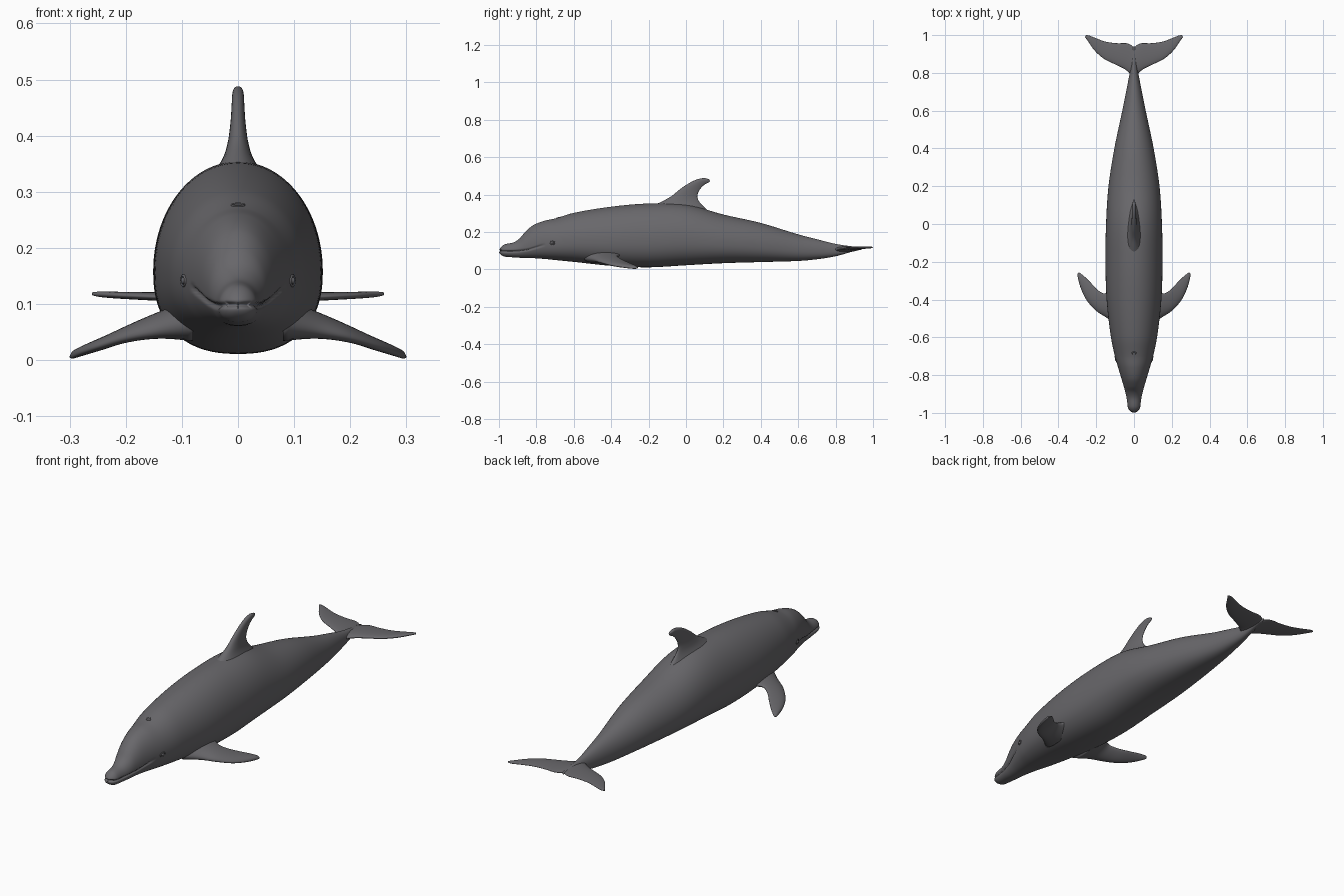
import bpy, bmesh, math
from mathutils import Vector

if "Cube" in bpy.data.objects:
    bpy.data.objects.remove(bpy.data.objects["Cube"])

grey = bpy.data.materials.new("slate grey skin")
grey.diffuse_color = (0.14, 0.137, 0.147, 1)
grey.use_nodes = True
grey.node_tree.nodes["Principled BSDF"].inputs["Base Color"].default_value = grey.diffuse_color


def finish(name, bm):
    """Turn a bmesh into a smooth grey object."""
    bmesh.ops.recalc_face_normals(bm, faces=bm.faces)
    me = bpy.data.meshes.new(name)
    bm.to_mesh(me)
    bm.free()
    me.materials.append(grey)
    for p in me.polygons:
        p.use_smooth = True
    ob = bpy.data.objects.new(name, me)
    bpy.context.collection.objects.link(ob)
    return ob


def loft(name, rings):
    """Skin a list of closed rings and cap both ends."""
    bm = bmesh.new()
    vs = [[bm.verts.new(p) for p in r] for r in rings]
    n = len(vs[0])
    for a, b in zip(vs, vs[1:]):
        for i in range(n):
            bm.faces.new((a[i], a[(i + 1) % n], b[(i + 1) % n], b[i]))
    bm.faces.new(vs[0])
    bm.faces.new(vs[-1])
    return finish(name, bm)


def spline(table, x):
    """Smooth interpolation of rows (x, values...) at x."""
    k = 0
    while k < len(table) - 2 and x > table[k + 1][0]:
        k += 1
    p = [table[min(max(j, 0), len(table) - 1)] for j in range(k - 1, k + 3)]
    h = p[2][0] - p[1][0]
    t = min(max((x - p[1][0]) / h, 0), 1)
    out = []
    for c in range(1, len(table[0])):
        m1 = (p[2][c] - p[0][c]) / (p[2][0] - p[0][0]) * h
        m2 = (p[3][c] - p[1][c]) / (p[3][0] - p[1][0]) * h
        out.append((2*t**3 - 3*t*t + 1) * p[1][c] + (t**3 - 2*t*t + t) * m1
                   + (3*t*t - 2*t**3) * p[2][c] + (t**3 - t*t) * m2)
    return out


# Body profile: y, top z, bottom z, half width
BODY = [
    (-1.0, .125, .072, .030), (-.96, .136, .067, .035), (-.92, .145, .064, .040),
    (-.89, .165, .062, .046), (-.86, .200, .061, .054), (-.82, .234, .060, .066),
    (-.76, .259, .056, .084), (-.70, .272, .050, .101), (-.60, .302, .040, .122),
    (-.40, .335, .019, .145), (-.20, .352, .011, .151), (0, .347, .022, .148),
    (.20, .293, .033, .135), (.40, .248, .039, .104), (.60, .187, .045, .062),
    (.70, .161, .054, .042), (.80, .136, .070, .023), (.88, .124, .092, .013),
    (.94, .117, .106, .005)]
MOUTH = [(-1.0, .099), (-.93, .097), (-.85, .104), (-.80, .118), (-.76, .130)]


def section(y):
    top, bot, w = spline(BODY, y)
    zc = bot + (top - bot) * .43
    s = min(1, max(0.003, (y + 1) / .035))
    r = math.sqrt(1 - (1 - s) ** 2)       # rounded beak tip
    return zc, (top - zc) * r, (zc - bot) * r, w * r


def skin_point(y, a):
    """Body surface point; a is the angle from +x towards +z."""
    zc, up, down, w = section(y)
    c, s = math.cos(a), math.sin(a)
    e = 1.0 if s > 0 else .85              # fuller belly than back
    x = w * math.copysign(abs(c) ** e, c)
    z = zc + (up if s > 0 else down) * math.copysign(abs(s) ** e, s)
    if y < -.75:                           # mouth groove
        d = z - spline(MOUTH, y)[0]
        fade = min(1, (-.75 - y) / .03)
        g = math.exp(-(d / .0045) ** 2) * fade
        x -= .007 * g * c
        if y < -.985:
            y += .006 * g
    return Vector((x, y, z))


N = 128
ys = [-1 + .06 * (i / 24) ** 2 for i in range(24)]
ys += [-.94 + .24 * i / 50 for i in range(50)]
ys += [-.70 + 1.64 * i / 80 for i in range(81)]
loft("body", [[skin_point(y, 2 * math.pi * i / N) for i in range(N)] for y in ys])


def fin(name, rows, normal, mirror=False):
    """Loft foil sections; each row is leading point, trailing point, half thickness."""
    table = [(i, *lead, *trail, t) for i, (lead, trail, t) in enumerate(rows)]
    normal = Vector(normal)
    rings = []
    steps = (len(rows) - 1) * 6
    for k in range(steps + 1):
        v = spline(table, k / 6)
        lead, trail, t = Vector(v[:3]), Vector(v[3:6]), v[6]
        ring = []
        for i in range(32):
            a = 2 * math.pi * i / 32
            c = math.cos(a)
            ring.append((lead + trail) / 2 + (lead - trail) / 2 * c
                        + normal * t * math.sin(a) * (1 + .3 * c))
        rings.append(ring)
    if not mirror:
        return loft(name, rings)
    for side, sx in (("right", 1), ("left", -1)):
        loft(side + "_" + name, [[(p.x * sx, p.y, p.z) for p in r] for r in rings])


# Dorsal fin, swept back with a flared root
fin("dorsal_fin", [
    ((0, -.20, .325), (0, .15, .285), .055),
    ((0, -.13, .362), (0, .085, .345), .028),
    ((0, -.08, .390), (0, .062, .380), .018),
    ((0, -.03, .430), (0, .065, .410), .013),
    ((0, .02, .463), (0, .082, .437), .011),
    ((0, .06, .481), (0, .102, .455), .010),
    ((0, .095, .488), (0, .122, .465), .008),
    ((0, .122, .483), (0, .130, .472), .004)], (1, 0, 0))

# Pectoral flippers
fin("flipper", [
    ((.08, -.55, .065), (.08, -.31, .085), .036),
    ((.14, -.50, .054), (.145, -.365, .074), .021),
    ((.20, -.46, .041), (.185, -.355, .059), .014),
    ((.25, -.405, .025), (.225, -.315, .039), .011),
    ((.28, -.345, .015), (.26, -.28, .024), .009),
    ((.296, -.29, .009), (.285, -.26, .013), .007),
    ((.30, -.265, .006), (.293, -.257, .008), .003)], (0, 0, 1), True)

# Tail flukes meeting at a notch
fin("tail_fluke", [
    ((0, .76, .103), (0, .930, .112), .016),
    ((.015, .79, .106), (.012, .945, .112), .013),
    ((.05, .82, .109), (.04, .957, .113), .010),
    ((.10, .845, .111), (.09, .957, .114), .008),
    ((.16, .875, .113), (.15, .965, .115), .007),
    ((.21, .92, .115), (.20, .983, .116), .006),
    ((.245, .97, .117), (.235, .997, .117), .005),
    ((.26, .99, .118), (.255, 1.0, .118), .003)], (0, 0, 1), True)


def lip(name, centre, u, v, radius):
    """Small raised rim: a tube swept round an ellipse with half axes u and v."""
    out = u.cross(v).normalized()
    rings = []
    for i in range(25):
        a = 2 * math.pi * i / 24
        d = u * math.cos(a) + v * math.sin(a)
        n = d.normalized()
        rings.append([centre + d + (n * math.cos(b) + out * math.sin(b)) * radius
                      for b in (2 * math.pi * j / 8 for j in range(8))])
    return loft(name, rings)


# Eyes with lids, seated on the skin
for side, a in (("right", -.02), ("left", math.pi + .02)):
    p = skin_point(-.715, a)
    along = (skin_point(-.70, a) - skin_point(-.73, a)).normalized()
    bm = bmesh.new()
    bmesh.ops.create_uvsphere(bm, u_segments=16, v_segments=10, radius=.008)
    for vert in bm.verts:
        vert.co = p + Vector((vert.co.x * .6, vert.co.y, vert.co.z * .8))
    finish(side + "_eye", bm)
    lip(side + "_eyelid", p, along * .014, Vector((0, 0, .009)), .0025)

# Blowhole rim on top of the head
top = skin_point(-.685, math.pi / 2)
slope = (skin_point(-.67, math.pi / 2) - skin_point(-.70, math.pi / 2)).normalized()
lip("blowhole", top, Vector((.011, 0, 0)), slope * .008, .002)
